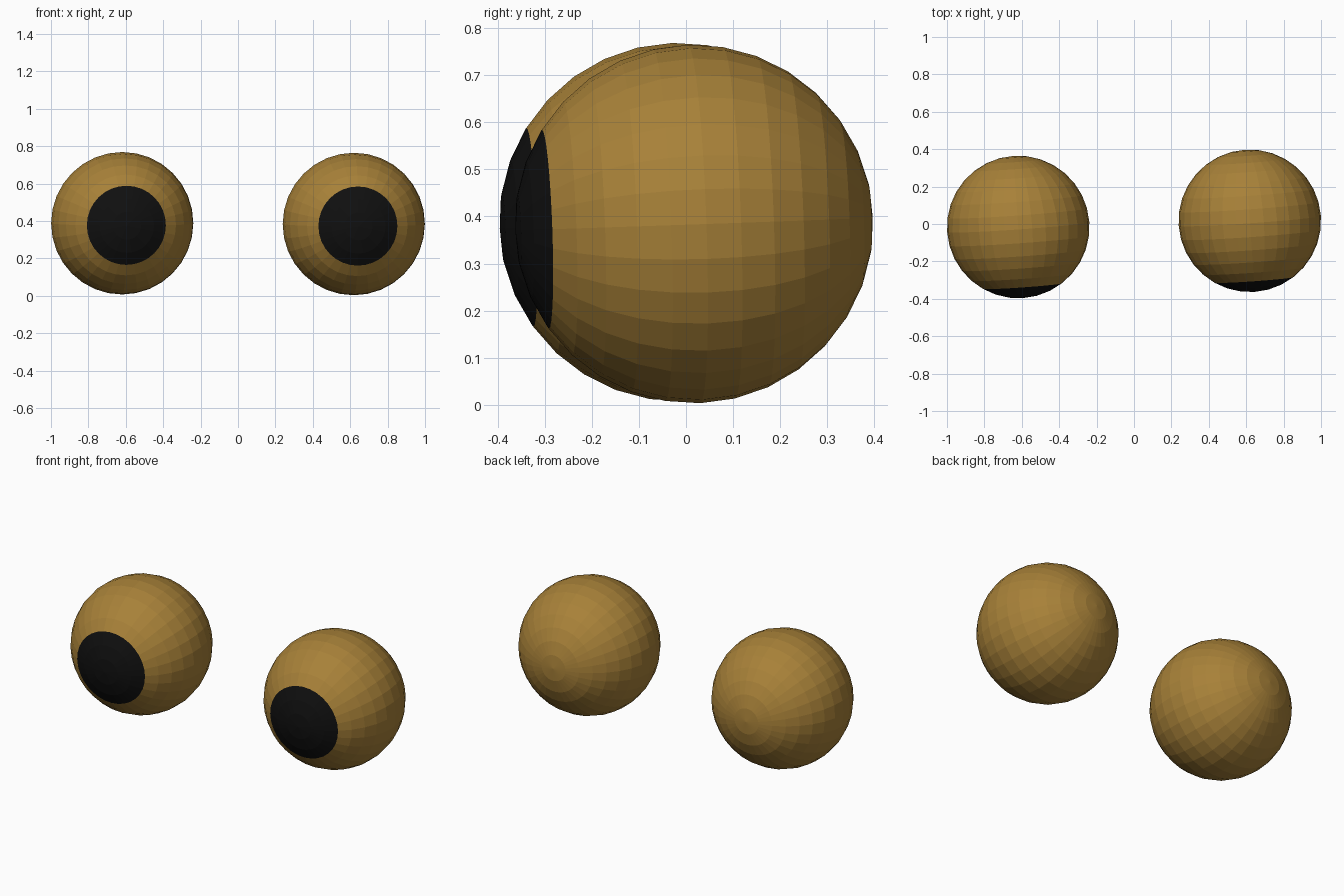
import bpy
from math import radians, cos

if "Cube" in bpy.data.objects:
    bpy.data.objects.remove(bpy.data.objects["Cube"])

R = 0.381
PUPIL_COS = cos(radians(34.5))  # the first three rings around the front pole


def material(name, rgb):
    m = bpy.data.materials.new(name)
    m.diffuse_color = (*rgb, 1)
    m.use_nodes = True
    m.node_tree.nodes["Principled BSDF"].inputs["Base Color"].default_value = m.diffuse_color
    return m


iris = material("amber", (0.39, 0.22, 0.04))
black = material("pupil_black", (0.005, 0.005, 0.005))


def eyeball(name, centre):
    # Faceted ball whose pole looks forward, slightly down and to one side
    bpy.ops.mesh.primitive_uv_sphere_add(
        segments=32, ring_count=16, radius=R, location=centre,
        rotation=(radians(92), 0, radians(4)))
    ob = bpy.context.object
    ob.name = name
    ob.data.materials.append(iris)
    ob.data.materials.append(black)
    # Pupil: dark cap around the front pole
    for f in ob.data.polygons:
        if min(ob.data.vertices[i].co.z for i in f.vertices) > R * PUPIL_COS:
            f.material_index = 1
    return ob


eyeball("left_eyeball", (-0.619, -0.016, 0.388))
eyeball("right_eyeball", (0.619, 0.017, 0.384))
